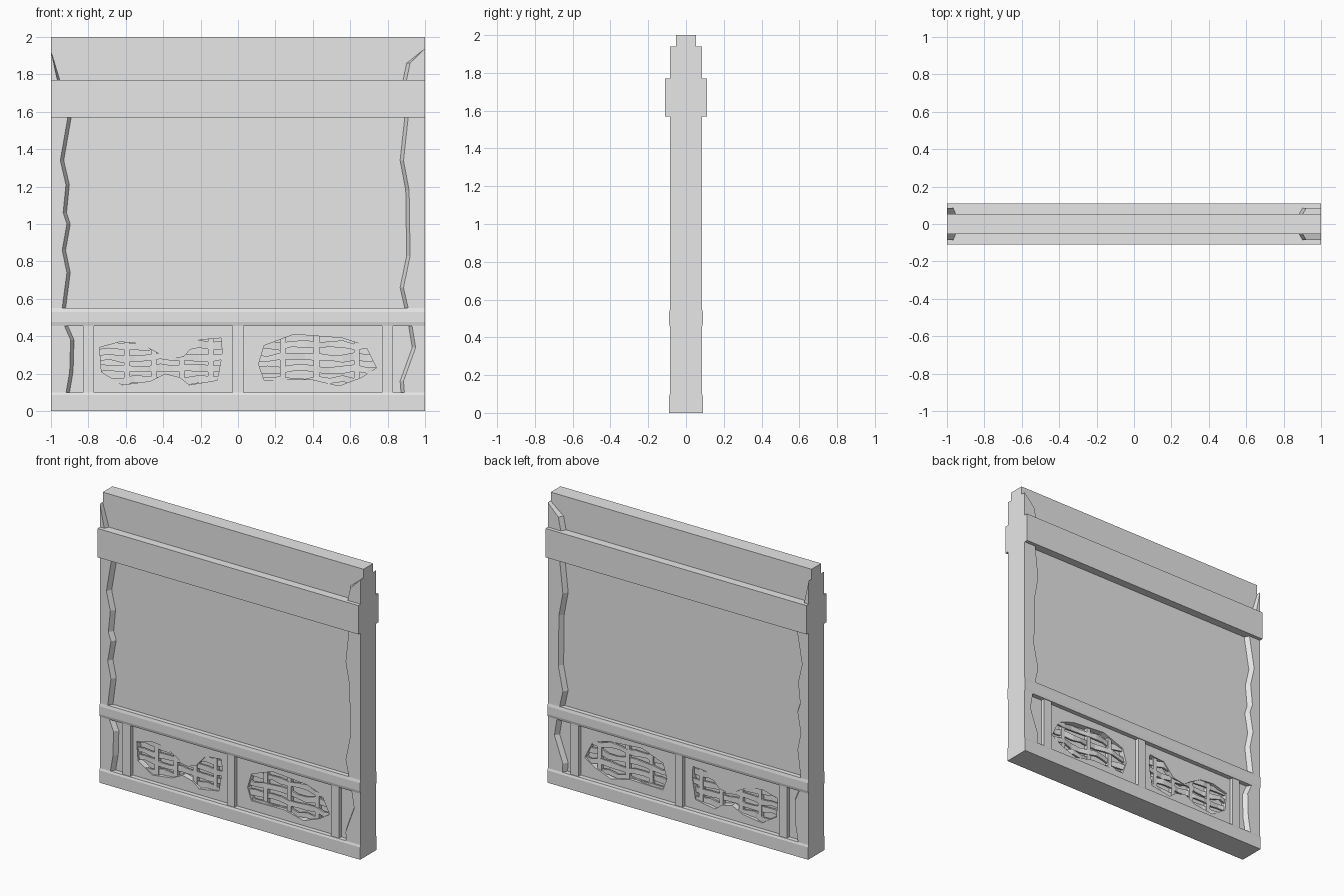
import bpy, bmesh, math, random

random.seed(4)
if "Cube" in bpy.data.objects:
    bpy.data.objects.remove(bpy.data.objects["Cube"], do_unlink=True)

grey = bpy.data.materials.new("plain_grey")
grey.use_nodes = True
grey.diffuse_color = (0.8, 0.8, 0.8, 1)
grey.node_tree.nodes["Principled BSDF"].inputs["Base Color"].default_value = (0.8, 0.8, 0.8, 1)

CORE, FACE = 0.053, 0.085   # half depths of the core and of the plaster face
INNER = 0.012               # half depth of the wall behind the laths


def finish(name, bm, mirror=False):
    bmesh.ops.recalc_face_normals(bm, faces=bm.faces)
    mesh = bpy.data.meshes.new(name)
    bm.to_mesh(mesh)
    bm.free()
    mesh.materials.append(grey)
    obj = bpy.data.objects.new(name, mesh)
    bpy.context.collection.objects.link(obj)
    if mirror:
        mod = obj.modifiers.new("both_faces", "MIRROR")
        mod.use_axis = (False, True, False)
        mod.use_mirror_merge = False
    return obj


def loft(name, sections, mirror=False):
    """Skin a row of equal-length closed sections and cap both ends."""
    bm = bmesh.new()
    rings = [[bm.verts.new(p) for p in s] for s in sections]
    for a, b in zip(rings, rings[1:]):
        for i in range(len(a)):
            j = (i + 1) % len(a)
            bm.faces.new((a[i], a[j], b[j], b[i]))
    bm.faces.new(rings[0])
    bm.faces.new(rings[-1])
    return finish(name, bm, mirror)


def box(name, x0, x1, y0, y1, z0, z1, mirror=False):
    return loft(name, [[(x0, y0, z), (x1, y0, z), (x1, y1, z), (x0, y1, z)] for z in (z0, z1)], mirror)


def rail(name, half):
    """Full-width rail from a half profile of (depth, height)."""
    prof = half + [(-y, z) for y, z in reversed(half)]
    return loft(name, [[(x, y, z) for y, z in prof] for x in (-1, 1)])


def broken_plaster(name, side, edge, bevel=0.02):
    """Raised end plaster with a ragged sloping inner edge, on both faces."""
    def outline(shift, y):
        pts = [(side * min(1, x + shift), y, z) for x, z in edge]
        return pts + [(side, y, edge[-1][1] - 0.001), (side, y, edge[0][1] + 0.001)]
    loft(name, [outline(0, -CORE + 0.003), outline(bevel, -FACE)], True)


# Core, cap and rails
box("core_wall", -1, 1, -CORE, CORE, 0.455, 2)
box("lower_core", -1, 1, -INNER, INNER, 0.09, 0.46)
rail("sill", [(0.09, 0), (0.09, 0.085), (FACE, 0.1)])
rail("middle_rail", [(FACE, 0.455), (0.09, 0.475), (0.09, 0.53), (FACE, 0.55)])
rail("upper_beam", [(0.11, 1.57), (0.11, 1.77)])

# Ragged plaster at the wall ends, listed from top to bottom
broken_plaster("main_plaster_right", -1,
               [(0.89, 1.57), (0.93, 1.34), (0.90, 1.21), (0.915, 1.06), (0.895, 1.0),
                (0.92, 0.86), (0.895, 0.74), (0.92, 0.55)])
broken_plaster("main_plaster_left", 1,
               [(0.89, 1.57), (0.865, 1.34), (0.895, 1.18), (0.90, 0.83), (0.865, 0.66), (0.89, 0.55)])
broken_plaster("lower_plaster_right", -1,
               [(0.91, 0.46), (0.875, 0.38), (0.88, 0.21), (0.90, 0.095)])
broken_plaster("lower_plaster_left", 1,
               [(0.91, 0.46), (0.93, 0.34), (0.865, 0.16), (0.87, 0.095)])
broken_plaster("top_plaster_right", -1, [(1, 1.93), (0.95, 1.765)], 0.015)
broken_plaster("top_plaster_left", 1, [(1, 1.94), (0.90, 1.86), (0.88, 1.765)])

# Posts of the lower panel
for name, x in (("right_post", -0.80), ("centre_post", 0), ("left_post", 0.80)):
    box(name, x - 0.03, x + 0.03, -0.08, -CORE + 0.003, 0.095, 0.46, True)

# Lower panel skin with two ragged holes
holes = [
    [(-0.74, 0.34), (-0.63, 0.37), (-0.52, 0.36), (-0.43, 0.31), (-0.38, 0.275), (-0.29, 0.29),
     (-0.21, 0.38), (-0.09, 0.39), (-0.085, 0.31), (-0.11, 0.165), (-0.26, 0.14), (-0.31, 0.18),
     (-0.39, 0.20), (-0.47, 0.16), (-0.62, 0.14), (-0.73, 0.21)],
    [(0.11, 0.25), (0.14, 0.35), (0.30, 0.41), (0.56, 0.39), (0.68, 0.35), (0.74, 0.23),
     (0.66, 0.18), (0.54, 0.135), (0.39, 0.17), (0.14, 0.165)],
]
bm = bmesh.new()
for loop in [[(-1, 0.095), (1, 0.095), (1, 0.46), (-1, 0.46)]] + holes:
    ring = [bm.verts.new((x, -CORE, z)) for x, z in loop]
    for a, b in zip(ring, ring[1:] + ring[:1]):
        bm.edges.new((a, b))
bmesh.ops.triangle_fill(bm, use_beauty=True, use_dissolve=False, edges=bm.edges[:], normal=(0, -1, 0))
out = bmesh.ops.extrude_face_region(bm, geom=bm.faces[:], use_keep_orig=True)
moved = [v for v in out["geom"] if isinstance(v, bmesh.types.BMVert)]
bmesh.ops.translate(bm, verts=moved, vec=(0, CORE - INNER + 0.002, 0))
finish("lower_panel_skin", bm, True)


def lath(name, x0, x1, z, phase):
    """Uneven split lath weaving in front of and behind the stakes."""
    sections, steps = [], 10
    for i in range(steps + 1):
        x = x0 + (x1 - x0) * i / steps
        y = -0.034 + 0.009 * math.sin(phase + x * math.pi / 0.15)
        zc = z + random.uniform(-0.009, 0.009)
        h = random.uniform(0.014, 0.022)
        sections.append([(x, y - 0.006, zc - h), (x, y + 0.006, zc - h),
                         (x, y + 0.006, zc + h), (x, y - 0.006, zc + h)])
    loft(name, sections, True)


# Woven stakes and laths behind the holes
for side, x0, x1, stakes in (("right", -0.76, -0.07, (-0.595, -0.45, -0.30, -0.145)),
                             ("left", 0.09, 0.76, (0.24, 0.42, 0.635))):
    for n, x in enumerate(stakes):
        box(f"{side}_stake_{n + 1}", x - 0.015, x + 0.015, -0.042, -0.016, 0.12, 0.43, True)
    for n, z in enumerate((0.165, 0.225, 0.285, 0.35)):
        lath(f"{side}_lath_{n + 1}", x0, x1, z, n * math.pi)
